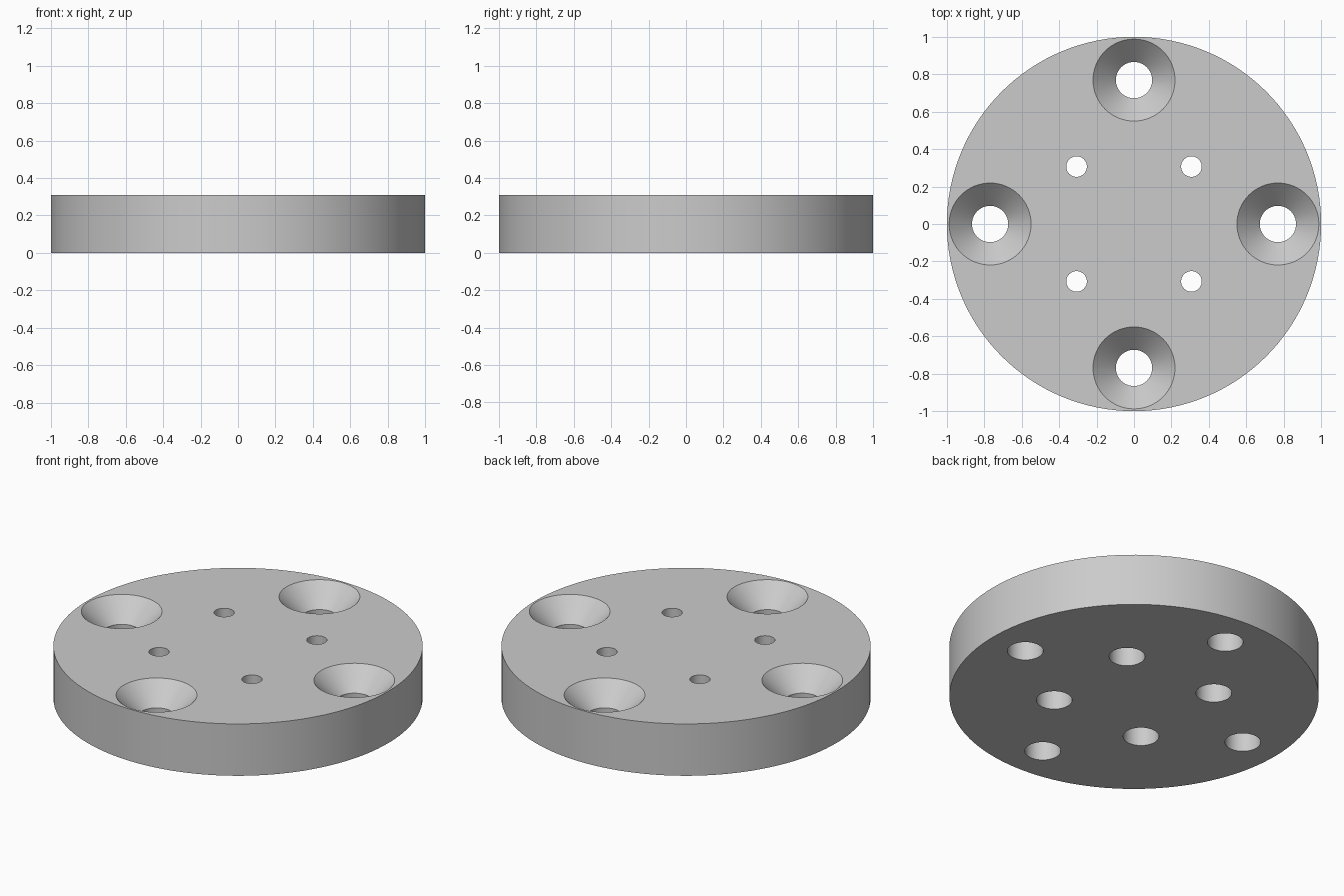
import bpy, bmesh, math
from mathutils import Vector

cube = bpy.data.objects.get("Cube")
if cube:
    bpy.data.objects.remove(cube, do_unlink=True)

HEIGHT = 0.31
BORE = 0.097       # mounting bores and underside counterbores
PILOT = 0.055      # small top openings
SINK = 0.219       # countersink mouth radius
OVER = 0.02        # cutter overshoot past each face

grey = bpy.data.materials.new("light grey")
grey.use_nodes = True
grey.diffuse_color = (0.6, 0.6, 0.6, 1)
grey.node_tree.nodes["Principled BSDF"].inputs["Base Color"].default_value = (0.6, 0.6, 0.6, 1)


def add_turned(bm, profile, x, y, sides):
    """Closed solid of revolution from (radius, z) pairs, bottom to top."""
    rings = []
    for r, z in profile:
        rings.append([bm.verts.new(Vector((x + r * math.cos(a), y + r * math.sin(a), z)))
                      for a in (math.tau * i / sides for i in range(sides))])
    bm.faces.new(reversed(rings[0]))
    bm.faces.new(rings[-1])
    for low, high in zip(rings, rings[1:]):
        for i in range(sides):
            j = (i + 1) % sides
            bm.faces.new((low[i], low[j], high[j], high[i]))


def make_object(name, bm):
    mesh = bpy.data.meshes.new(name)
    bm.to_mesh(mesh)
    bm.free()
    mesh.materials.append(grey)
    obj = bpy.data.objects.new(name, mesh)
    bpy.context.collection.objects.link(obj)
    return obj


# Round plate
bm = bmesh.new()
add_turned(bm, [(1, 0), (1, HEIGHT)], 0, 0, 128)
plate = make_object("round_plate", bm)

# Hole profiles: countersunk from above, counterbored from below
countersunk = [(BORE, -OVER), (BORE, HEIGHT - (SINK - BORE)), (SINK + OVER, HEIGHT + OVER)]
counterbored = [(BORE, -OVER), (BORE, 0.18), (PILOT, 0.18), (PILOT, HEIGHT + OVER)]

bm = bmesh.new()
for k in range(4):
    a = k * math.pi / 2
    add_turned(bm, countersunk, 0.769 * math.cos(a), 0.769 * math.sin(a), 64)
    b = a + math.pi / 4
    add_turned(bm, counterbored, 0.434 * math.cos(b), 0.434 * math.sin(b), 48)
cutter = make_object("hole_cutter", bm)
cutter.hide_render = True

# Cut the holes
cut = plate.modifiers.new("holes", 'BOOLEAN')
cut.operation = 'DIFFERENCE'
cut.solver = 'EXACT'
cut.object = cutter
bpy.ops.object.select_all(action='DESELECT')
plate.select_set(True)
bpy.context.view_layer.objects.active = plate
bpy.ops.object.modifier_apply(modifier=cut.name)
bpy.data.objects.remove(cutter, do_unlink=True)

# Smooth round walls, crisp rims
bpy.ops.object.shade_smooth_by_angle(angle=math.radians(30))
